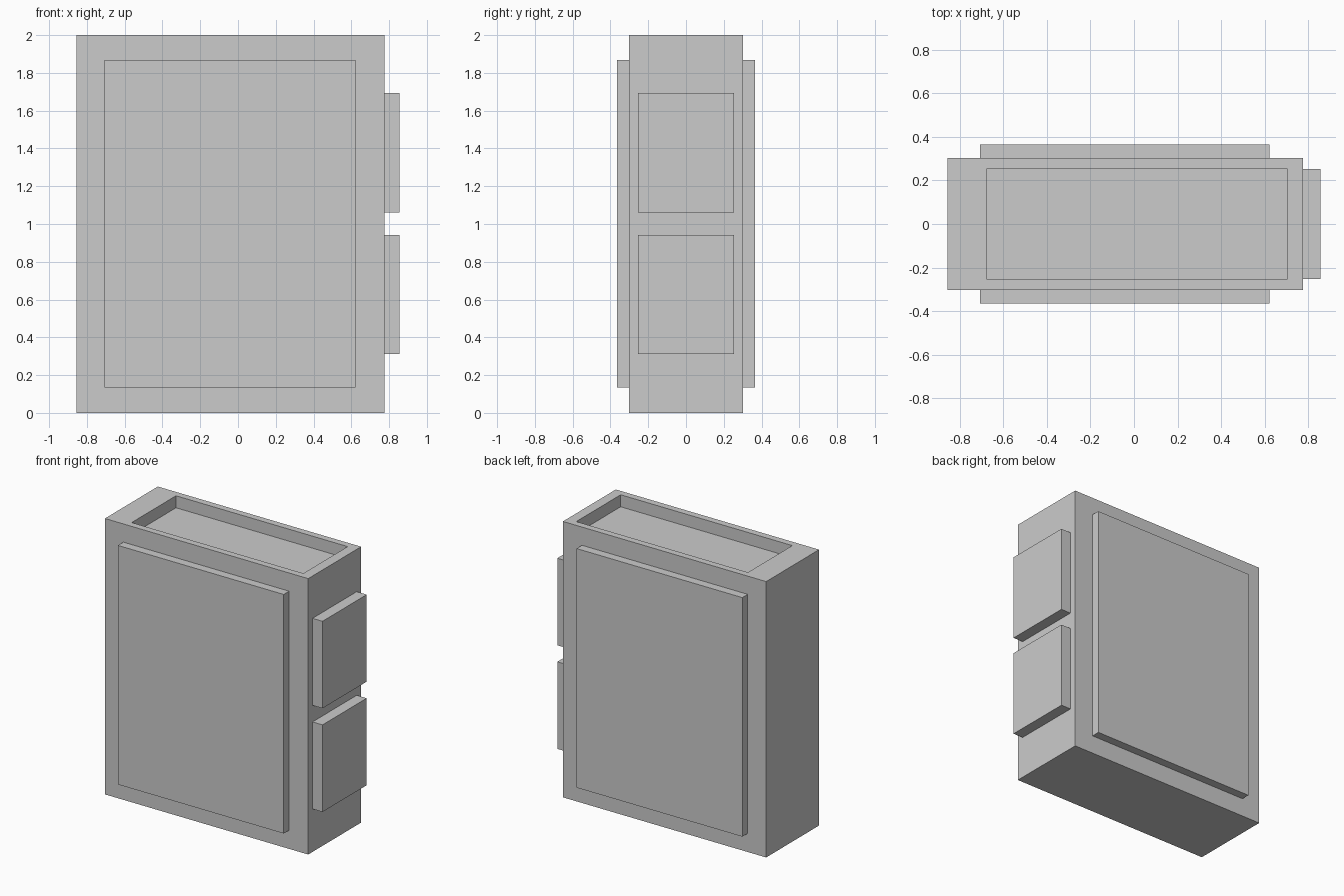
import bpy, bmesh

if "Cube" in bpy.data.objects:
    bpy.data.objects.remove(bpy.data.objects["Cube"])


def box_bmesh(x0, x1, y0, y1, z0, z1):
    bm = bmesh.new()
    bmesh.ops.create_cube(bm, size=1)
    for v in bm.verts:
        v.co = ((x0 + x1) / 2 + v.co.x * (x1 - x0),
                (y0 + y1) / 2 + v.co.y * (y1 - y0),
                (z0 + z1) / 2 + v.co.z * (z1 - z0))
    return bm


def finish(name, bm):
    bm.normal_update()
    mesh = bpy.data.meshes.new(name)
    bm.to_mesh(mesh)
    bm.free()
    obj = bpy.data.objects.new(name, mesh)
    bpy.context.collection.objects.link(obj)
    return obj


EMBED = 0.005
BODY_X0, BODY_X1, BODY_Y, HEIGHT = -0.855, 0.775, 0.303, 2.0

# Case body with an off-centre rectangular recess in the top
body = box_bmesh(BODY_X0, BODY_X1, -BODY_Y, BODY_Y, 0, HEIGHT)
body.normal_update()
top = max(body.faces, key=lambda f: f.calc_center_median().z)
bmesh.ops.inset_region(body, faces=[top], thickness=0.05)
for v in top.verts:
    v.co.x = -0.675 if v.co.x < 0 else 0.702
    v.co.y = -0.254 if v.co.y < 0 else 0.254
bmesh.ops.inset_region(body, faces=[top], thickness=0, depth=0)
for v in top.verts:
    v.co.z = HEIGHT - 0.087
finish("case_body", body)

# Raised panels on the front and back
for name, side in (("front_panel", -1), ("back_panel", 1)):
    y0, y1 = sorted((side * (BODY_Y - EMBED), side * 0.365))
    finish(name, box_bmesh(-0.707, 0.622, y0, y1, 0.135, 1.868))

# Two raised pads on the right side
for name, z0 in (("lower_side_pad", 0.311), ("upper_side_pad", 1.062)):
    finish(name, box_bmesh(BODY_X1 - EMBED, 0.855, -0.253, 0.253, z0, z0 + 0.631))
